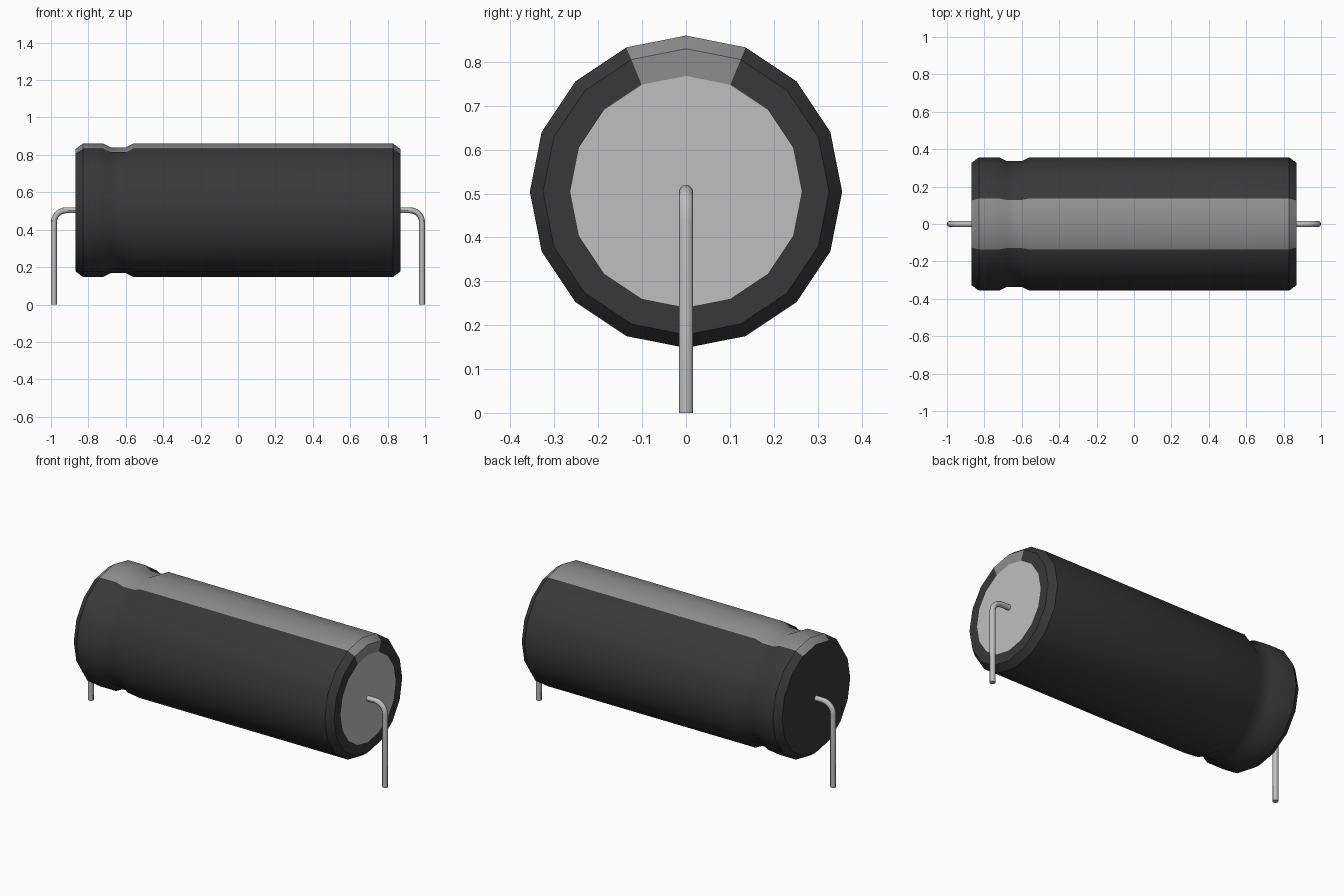
import bpy, bmesh, math
from mathutils import Vector

if "Cube" in bpy.data.objects:
    bpy.data.objects.remove(bpy.data.objects["Cube"])

AXIS_Z = 0.504   # height of the can's axis
SIDES = 16


def make_material(name, rgb):
    m = bpy.data.materials.new(name)
    m.use_nodes = True
    m.diffuse_color = (*rgb, 1)
    m.node_tree.nodes["Principled BSDF"].inputs["Base Color"].default_value = (*rgb, 1)
    return m


sleeve = make_material("dark sleeve", (0.04, 0.04, 0.04))
stripe = make_material("grey stripe", (0.27, 0.27, 0.27))
metal = make_material("light metal", (0.52, 0.52, 0.52))


def finish(name, bm, materials):
    bmesh.ops.recalc_face_normals(bm, faces=bm.faces)
    mesh = bpy.data.meshes.new(name)
    bm.to_mesh(mesh)
    bm.free()
    ob = bpy.data.objects.new(name, mesh)
    bpy.context.collection.objects.link(ob)
    for m in materials:
        mesh.materials.append(m)
    bpy.ops.object.select_all(action='DESELECT')
    ob.select_set(True)
    bpy.context.view_layer.objects.active = ob
    bpy.ops.object.shade_smooth_by_angle(angle=math.radians(30))
    return ob


def skin(bm, rings):
    """Bridge rings of vertices and cap both ends; returns side faces and caps."""
    n = len(rings[0])
    sides = [(k, bm.faces.new((a[k], a[(k + 1) % n], b[(k + 1) % n], b[k])))
             for a, b in zip(rings, rings[1:]) for k in range(n)]
    return sides, bm.faces.new(rings[0]), bm.faces.new(rings[-1])


# Can: profile (x, radius) turned around the x axis, with a crimp groove
profile = [(-0.87, 0.326), (-0.83, 0.356), (-0.72, 0.356), (-0.68, 0.336),
           (-0.60, 0.336), (-0.56, 0.356), (0.83, 0.356), (0.87, 0.326),
           (0.87, 0.264)]
bm = bmesh.new()
rings = []
for x, r in profile:
    angles = [2 * math.pi * k / SIDES for k in range(SIDES)]
    rings.append([bm.verts.new((x, r * math.sin(a), AXIS_Z + r * math.cos(a)))
                  for a in angles])
sides, left_cap, right_cap = skin(bm, rings)
for k, face in sides:
    # the two topmost facets carry the stripe
    face.material_index = 1 if k in (0, SIDES - 1) else 0
right_cap.material_index = 2
finish("can_body", bm, [sleeve, stripe, metal])


# Wire leads: round section swept along a bent path
def lead(name, side):
    bend, x_end, r = 0.065, 0.984, 0.016
    path = [(0.86, AXIS_Z, 0)]
    for i in range(7):
        a = math.pi / 2 * i / 6
        path.append((x_end - bend + bend * math.sin(a),
                     AXIS_Z - bend + bend * math.cos(a), a))
    path.append((x_end, 0, math.pi / 2))
    bm = bmesh.new()
    rings = []
    for x, z, a in path:
        normal = Vector((math.sin(a), 0, math.cos(a)))
        ring = []
        for k in range(12):
            t = 2 * math.pi * k / 12
            p = Vector((x, 0, z)) + r * (math.cos(t) * normal + math.sin(t) * Vector((0, 1, 0)))
            ring.append(bm.verts.new((side * p.x, p.y, p.z)))
        rings.append(ring)
    skin(bm, rings)
    finish(name, bm, [metal])


lead("left_lead", 1)
lead("right_lead", -1)
